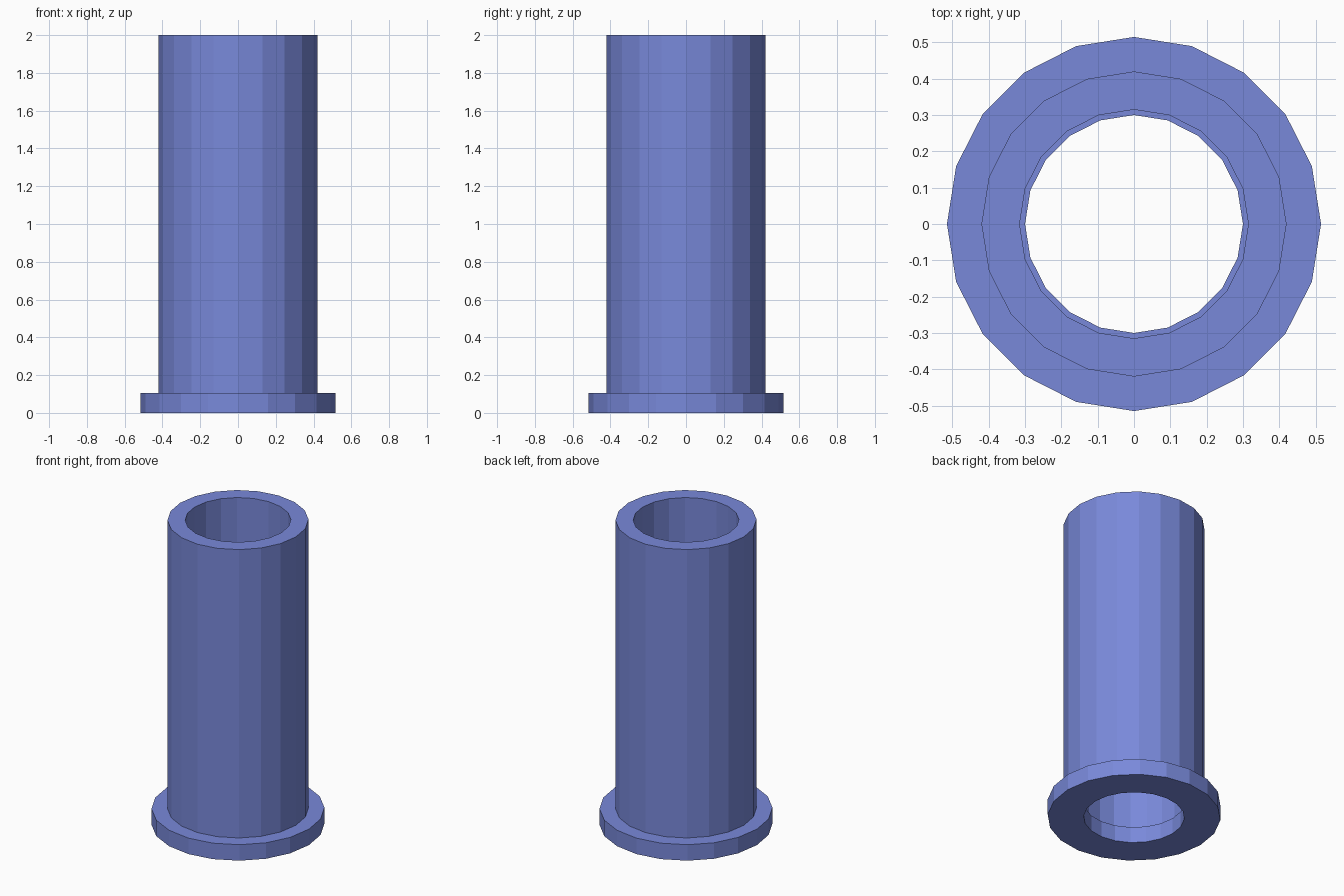
import bpy, bmesh
from math import cos, sin, tau

if "Cube" in bpy.data.objects:
    bpy.data.objects.remove(bpy.data.objects["Cube"])

SIDES = 20


def ring(name, r_in, r_out, z0, z1, mat):
    """Flat-shaded hollow cylinder lathed from a rectangular profile."""
    bm = bmesh.new()
    profile = [(r_in, z0), (r_out, z0), (r_out, z1), (r_in, z1)]
    loops = [[bm.verts.new((r * cos(tau * i / SIDES), r * sin(tau * i / SIDES), z))
              for r, z in profile] for i in range(SIDES)]
    for i in range(SIDES):
        a, b = loops[i], loops[(i + 1) % SIDES]
        for j in range(4):
            k = (j + 1) % 4
            bm.faces.new((a[j], b[j], b[k], a[k]))
    bmesh.ops.recalc_face_normals(bm, faces=bm.faces)
    mesh = bpy.data.meshes.new(name)
    bm.to_mesh(mesh)
    bm.free()
    mesh.materials.append(mat)
    obj = bpy.data.objects.new(name, mesh)
    bpy.context.collection.objects.link(obj)
    return obj


blue = bpy.data.materials.new("blue")
blue.diffuse_color = (0.19, 0.25, 0.70, 1)
blue.use_nodes = True
blue.node_tree.nodes["Principled BSDF"].inputs["Base Color"].default_value = blue.diffuse_color

# Base flange, with a slightly narrower bore than the tube
ring("base_flange", 0.30, 0.515, 0.0, 0.105, blue)
# Tall open tube standing on the flange
ring("tube", 0.315, 0.42, 0.105, 2.0, blue)
